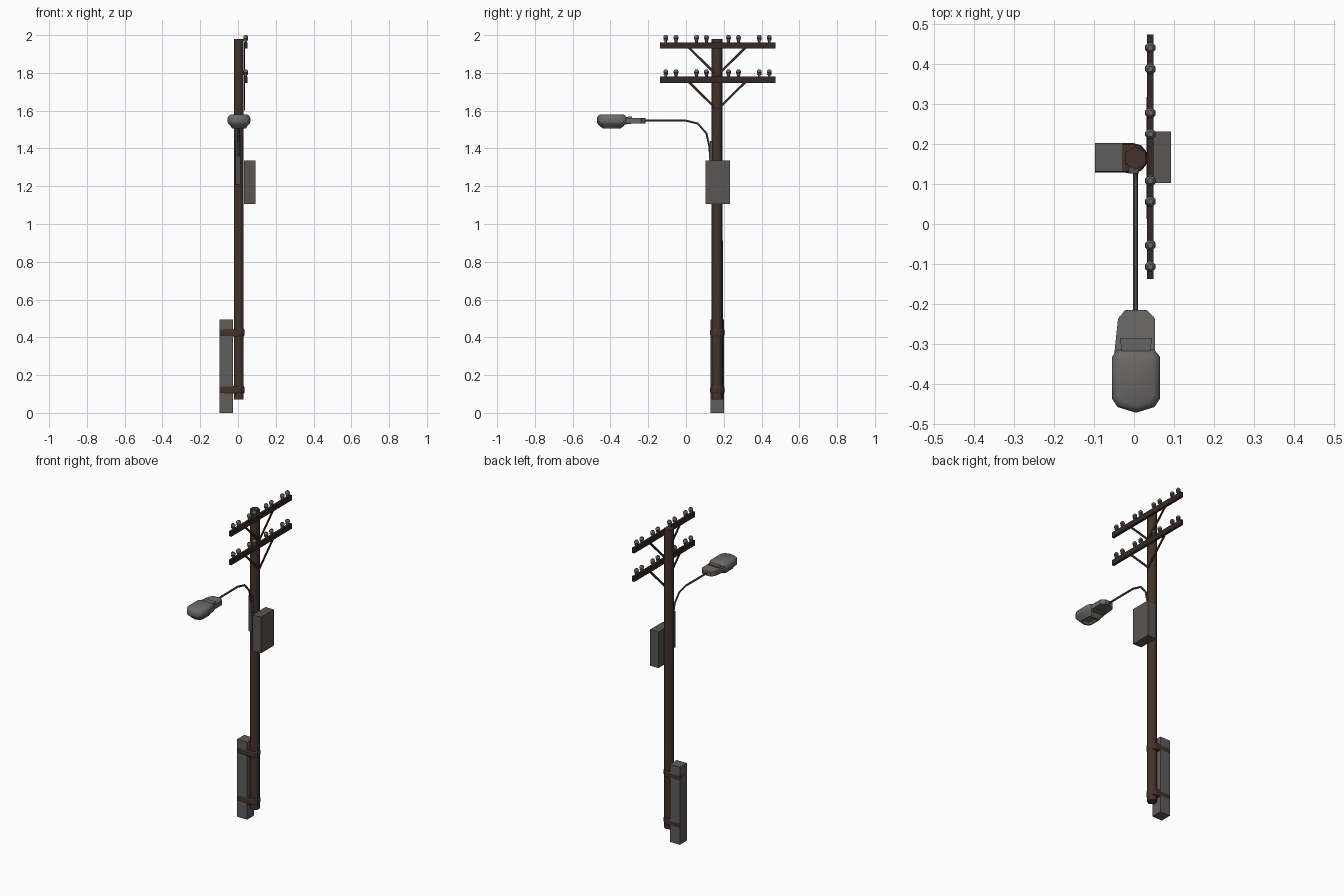
import bpy, bmesh, math
from mathutils import Vector

if "Cube" in bpy.data.objects:
    bpy.data.objects.remove(bpy.data.objects["Cube"])


def material(name, rgb):
    m = bpy.data.materials.new(name)
    m.diffuse_color = (*rgb, 1)
    m.use_nodes = True
    m.node_tree.nodes["Principled BSDF"].inputs["Base Color"].default_value = m.diffuse_color
    return m


WOOD = material("brown wood", (0.058, 0.032, 0.024))
DARK = material("dark brown wood", (0.036, 0.021, 0.018))
CONCRETE = material("concrete grey", (0.115, 0.11, 0.107))
STEEL = material("box grey", (0.10, 0.094, 0.09))
LAMP = material("lamp grey", (0.15, 0.142, 0.135))
TUBE = material("tube grey", (0.08, 0.075, 0.073))
CERAMIC = material("insulator grey", (0.13, 0.125, 0.125))

PX, PY = 0.004, 0.165  # pole axis


def make(name, bm, mat, smooth=None):
    bmesh.ops.recalc_face_normals(bm, faces=bm.faces)
    me = bpy.data.meshes.new(name)
    bm.to_mesh(me)
    bm.free()
    me.materials.append(mat)
    ob = bpy.data.objects.new(name, me)
    bpy.context.collection.objects.link(ob)
    if smooth:
        bpy.ops.object.select_all(action='DESELECT')
        ob.select_set(True)
        bpy.context.view_layer.objects.active = ob
        bpy.ops.object.shade_smooth_by_angle(angle=math.radians(smooth))
    return ob


def loft(bm, rings, cap=True):
    """Skin a list of equal-length point rings."""
    vs = [[bm.verts.new(p) for p in r] for r in rings]
    n = len(vs[0])
    for a, b in zip(vs, vs[1:]):
        for i in range(n):
            j = (i + 1) % n
            bm.faces.new((a[i], a[j], b[j], b[i]))
    if cap:
        bm.faces.new(vs[0][::-1])
        bm.faces.new(vs[-1])


def circle(x, y, z, r, n, turn=0.0):
    return [(x + r * math.cos(turn + 2 * math.pi * i / n),
             y + r * math.sin(turn + 2 * math.pi * i / n), z) for i in range(n)]


def box(name, x0, x1, y0, y1, z0, z1, mat):
    bm = bmesh.new()
    loft(bm, [[(x0, y0, z), (x1, y0, z), (x1, y1, z), (x0, y1, z)] for z in (z0, z1)])
    return make(name, bm, mat)


# Pole: six-sided
bm = bmesh.new()
loft(bm, [circle(PX, PY, z, r, 6, math.pi / 2) for z, r in ((0.07, 0.03), (1.98, 0.029))])
make("pole", bm, WOOD, 65)

# Concrete stub beside the foot, with bands tying it to the pole
box("concrete_stub", -0.098, -0.027, 0.131, 0.202, 0, 0.495, CONCRETE)
for k, zc in enumerate((0.122, 0.425)):
    bm = bmesh.new()

    def band(z, g):
        w = 0.034 + g
        pts = [(-0.095 - g, PY + 0.001 + w), (-0.095 - g, PY + 0.001 - w)]
        pts += [(PX - 0.004 + w * 0.93 * math.sin(t), PY - w * math.cos(t))
                for t in [math.pi * i / 6 for i in range(7)]]
        return [(x, y, z) for x, y in pts]
    loft(bm, [band(zc - 0.02, 0), band(zc - 0.012, 0.003),
              band(zc + 0.012, 0.003), band(zc + 0.02, 0)])
    make(f"tie_band_{k}", bm, WOOD)

# Equipment box
box("equipment_box", 0.032, 0.092, 0.102, 0.232, 1.105, 1.335, STEEL)

# Crossarms, insulators and braces
for k, zt in enumerate((1.78, 1.962)):
    box(f"crossarm_{k}", 0.033, 0.049, -0.138, 0.474, zt - 0.033, zt, DARK)
    bm = bmesh.new()
    for y in (-0.107, -0.053, 0.056, 0.108, 0.225, 0.278, 0.388, 0.441):
        loft(bm, [circle(0.041, y, zt + dz, r, 8, math.pi / 8) for dz, r in
                  ((-0.002, 0.008), (0.009, 0.008), (0.010, 0.012), (0.018, 0.0115),
                   (0.021, 0.014), (0.030, 0.0135), (0.038, 0.007))])
    make(f"insulators_{k}", bm, CERAMIC, 40)
    for s in (-1, 1):
        bm = bmesh.new()
        a = Vector((0.034, PY + s * 0.148, zt - 0.03))
        b = Vector((0.034, PY, zt - 0.176))
        d = (b - a).normalized()
        side = Vector((0, -d.z, d.y)) * 0.006
        out = Vector((0.003, 0, 0))
        loft(bm, [[p + side + out, p - side + out, p - side - out, p + side - out]
                  for p in (a, b)])
        make(f"brace_{k}_{s}", bm, DARK)

# Curved lamp arm
bm = bmesh.new()
path = [Vector((0.004, y, z)) for y, z in
        ((0.137, 1.21), (0.129, 1.33), (0.124, 1.41), (0.108, 1.48), (0.062, 1.532),
         (-0.008, 1.549), (-0.24, 1.548))]
rings = []
for i, p in enumerate(path):
    d = (path[min(i + 1, len(path) - 1)] - path[max(i - 1, 0)]).normalized()
    u, v = Vector((1, 0, 0)), d.cross(Vector((1, 0, 0)))
    rings.append([p + (u * math.cos(t) + v * math.sin(t)) * 0.006
                  for t in [math.pi * j / 3 for j in range(6)]])
loft(bm, rings)
make("lamp_arm", bm, TUBE, 50)
box("arm_bracket", -0.014, 0.012, 0.126, 0.142, 1.21, 1.44, TUBE)

# Lamp neck housing
bm = bmesh.new()
neck = [(-0.05, -0.33), (0.053, -0.33), (0.053, -0.237), (0.032, -0.215),
        (-0.022, -0.215), (-0.04, -0.237)]
loft(bm, [[(x, y, z) for x, y in neck] for z in (1.533, 1.562)])
make("lamp_neck", bm, LAMP)

# Lamp head: rounded outline, domed lid, tapered bowl with a recessed underside
head = [(-0.046, -0.315), (-0.060, -0.332), (-0.060, -0.437), (-0.046, -0.458),
        (0, -0.472), (0.046, -0.458), (0.060, -0.437), (0.060, -0.332), (0.046, -0.315)]


def head_ring(sx, sy, z, dy=0.0):
    return [(0.005 + x * sx, -0.392 + dy + (y + 0.392) * sy, z) for x, y in head]


bm = bmesh.new()
loft(bm, [head_ring(0.45, 0.42, 1.519), head_ring(0.5, 0.5, 1.508),
          head_ring(0.62, 0.62, 1.506), head_ring(0.74, 0.8, 1.519),
          head_ring(0.97, 0.98, 1.534), head_ring(1, 1, 1.54),
          head_ring(1, 1, 1.562), head_ring(0.9, 0.92, 1.573), head_ring(0.72, 0.78, 1.580)])
make("lamp_head", bm, LAMP, 35)
# Sloping underside joining bowl to neck
bm = bmesh.new()
loft(bm, [[(0.005 + s * w, y, z) for s, w, y, z in
           ((-1, 0.028, -0.38, z0), (1, 0.028, -0.38, z0), (1, 0.04, y1, z1), (-1, 0.04, y1, z1))]
          for z0, y1, z1 in ((1.522, -0.29, 1.53), (1.56, -0.285, 1.57))])
make("lamp_hinge", bm, LAMP)
